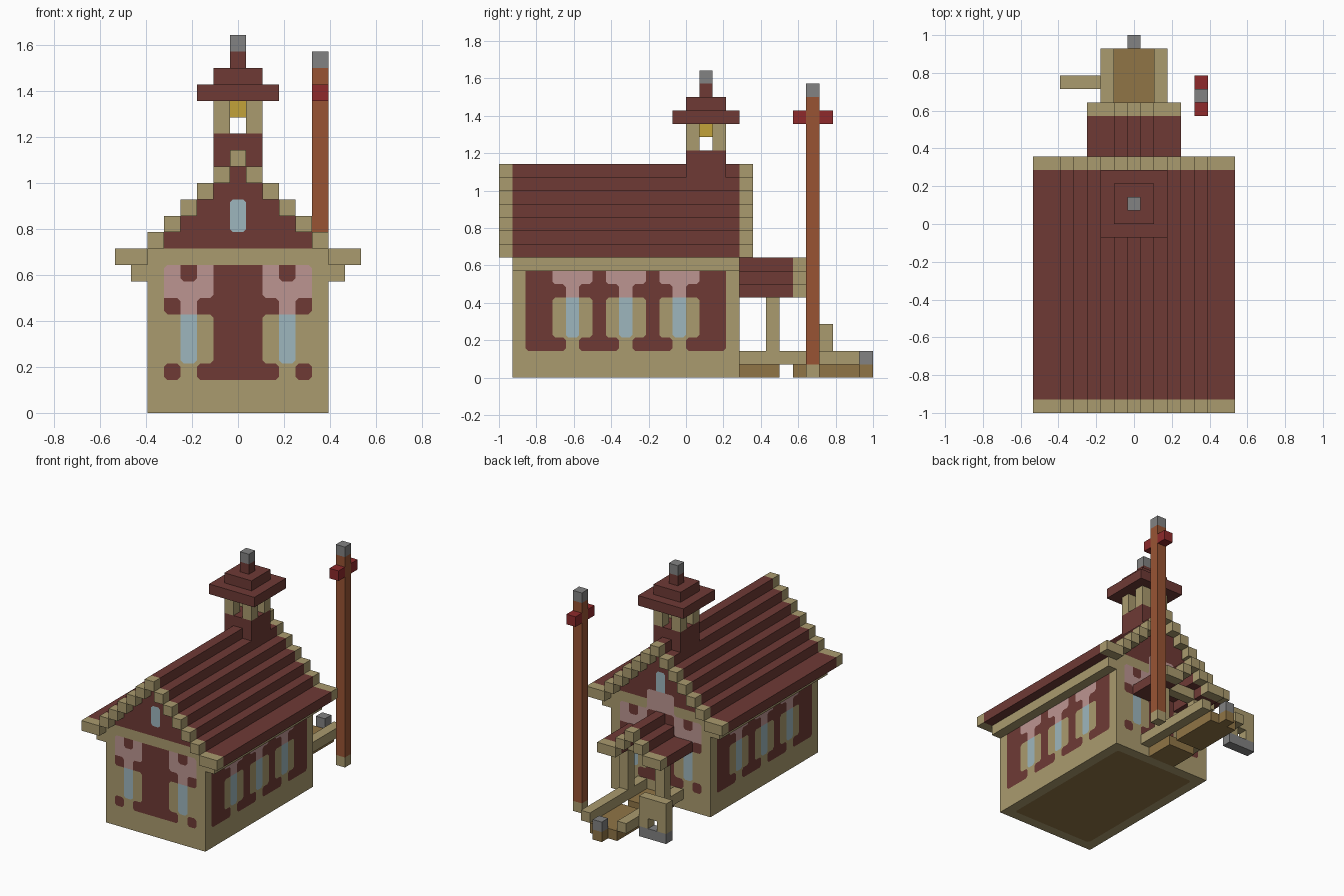
import bpy
import bmesh
from mathutils import Vector

cube = bpy.data.objects.get("Cube")
if cube:
    bpy.data.objects.remove(cube, do_unlink=True)

U = 1 / 14  # size of one block


def material(name, hexcode):
    rgb = [int(hexcode[i:i + 2], 16) / 255 for i in (0, 2, 4)]
    col = [c / 12.92 if c < 0.04 else ((c + 0.055) / 1.055) ** 2.4 for c in rgb] + [1]
    m = bpy.data.materials.new(name)
    m.use_nodes = True
    m.diffuse_color = col
    m.node_tree.nodes["Principled BSDF"].inputs["Base Color"].default_value = col
    return m


MATS = {
    "T": material("tan", "AA9B6E"),
    "R": material("dark_red", "6E3A35"),
    "B": material("pale_blue", "9DB6BD"),
    "P": material("dusty_pink", "BC9591"),
    "G": material("grey", "828282"),
    "Y": material("gold", "C2A23A"),
    "W": material("brown", "907546"),
    "O": material("orange_brown", "985434"),
    "F": material("bright_red", "8E2A2B"),
}
KEYS = list(MATS)


def finish(name, bm, keys):
    mesh = bpy.data.meshes.new(name)
    bm.to_mesh(mesh)
    bm.free()
    for k in keys:
        mesh.materials.append(MATS[k])
    obj = bpy.data.objects.new(name, mesh)
    bpy.context.collection.objects.link(obj)
    return obj


def box(name, key, xs, ys, zs):
    bm = bmesh.new()
    bmesh.ops.create_cube(bm, size=1)
    for v in bm.verts:
        v.co = [(r[0] if c < 0 else r[1]) * U for c, r in zip(v.co, (xs, ys, zs))]
    return finish(name, bm, key)


def pair(name, key, xs, ys, zs):
    box(name + "_left", key, xs, ys, zs)
    box(name + "_right", key, (-xs[1], -xs[0]), ys, zs)


def panel(name, rows, origin, u, v):
    """Wall of coloured cells whose lone corners are cut off."""
    rows = rows[::-1]
    o, u, v = Vector(origin), Vector(u), Vector(v)
    bm = bmesh.new()

    def at(i, j):
        inside = 0 <= j < len(rows) and 0 <= i < len(rows[j])
        return rows[j][i] if inside else " "

    def face(points, key):
        f = bm.faces.new([bm.verts.new((o + u * a + v * b) * U) for a, b in points])
        f.material_index = KEYS.index(key)

    cut = 0.2
    for j, row in enumerate(rows):
        for i, key in enumerate(row):
            if key == " ":
                continue
            outline = []
            for cx, cy in ((0, 0), (1, 0), (1, 1), (0, 1)):
                dx, dy = 2 * cx - 1, 2 * cy - 1
                p = (i + cx, j + cy)
                near = at(i + dx, j)
                if near == at(i, j + dy) and near not in (key, " "):
                    ends = [(p[0] - dx * cut, p[1]), (p[0], p[1] - dy * cut)]
                    if dx * dy > 0:
                        ends.reverse()
                    if dx * dy > 0:
                        face([ends[0], p, ends[1]], near)
                    else:
                        face([ends[0], p, ends[1]], near)
                    outline += ends
                else:
                    outline.append(p)
            face(outline, key)
    bmesh.ops.remove_doubles(bm, verts=bm.verts, dist=1e-5)
    return finish(name, bm, KEYS)


# Painted walls
plain = "T" * 11
lower = (["TPRPRRRPRPT", "TPPPRRRPPPT", "TRPRRRRRPRT"] + ["TTBTRRRTBTT"] * 3
         + ["TRTRRRRRTRT", plain, plain])
gable = ["     R     ", "    RRR    ", "   RRBRR   ", "  RRRBRRR  "]
front = gable + [" RRRRRRRRR ", plain] + lower
back = gable + [" RRRPPPRRR ", "TTTTPPPTTTT"] + lower
side = (["TRRPPPRPPPRPPPRRT", "TRRRPRRRPRRRPRRRT"] + ["TRRTBTRTBTRTBTRRT"] * 3
        + ["TRRRTRRRTRRRTRRRT"] + ["T" * 17] * 2)
base = [plain] + ["T" + "W" * 9 + "T"] * 15 + [plain]
UP = (0, 0, 1)
panel("front_wall", front, (-5.5, -13, 0), (1, 0, 0), UP)
panel("back_wall", back, (5.5, 4, 0), (-1, 0, 0), UP)
panel("left_wall", side, (5.5, -13, 0), (0, 1, 0), UP)
panel("right_wall", side, (-5.5, 4, 0), (0, -1, 0), UP)
panel("base_floor", base, (-5.5, 4, 0), (1, 0, 0), (0, -1, 0))

# Stepped main roof with tan gable trim
pair("eave_beam", "T", (5.5, 6.5), (-13, 4), (8, 9))


def roof(name, outer, bottom, spans):
    steps = [(outer - 2, outer)] + [(outer - 2 - k, outer - 1 - k)
                                    for k in range(1, int(outer - 1.5))]
    for k, xs in enumerate(steps):
        z = bottom + k
        for part, key, ys in spans:
            pair(f"{name}_{part}_{k}", key, xs, ys, (z, z + 1))
    z = bottom + len(steps)
    for part, key, ys in spans:
        box(f"{name}_{part}_ridge", key, (-.5, .5), ys, (z, z + 1))


roof("roof", 7.5, 9, [("front_trim", "T", (-14, -13)), ("slope", "R", (-13, 4)),
                      ("back_trim", "T", (4, 5))])

# Bell tower
box("tower_base", "R", (-1.5, 1.5), (0, 3), (14, 17))
for n, ys in (("front", (0, 1)), ("back", (2, 3))):
    pair(f"tower_{n}_post", "T", (.5, 1.5), ys, (17, 19))
box("bell", "Y", (-.5, .5), (1, 2), (18, 19))
box("tower_eave", "R", (-2.5, 2.5), (-1, 4), (19, 20))
box("tower_cap", "R", (-1.5, 1.5), (0, 3), (20, 21))
box("spire", "R", (-.5, .5), (1, 2), (21, 22))
box("spire_tip", "G", (-.5, .5), (1, 2), (22, 23))

# Back porch
roof("porch_roof", 3.5, 6, [("slope", "R", (4, 8)), ("trim", "T", (8, 9))])
pair("porch_post", "T", (1.5, 2.5), (6, 7), (2, 6))
box("porch_beam", "T", (-1.5, 1.5), (6, 7), (6, 7))

# Walkway
box("porch_floor", "W", (-1.5, 1.5), (4, 7), (0, 1))
box("walkway_floor", "W", (-1.5, 1.5), (8, 13), (0, 1))
pair("walkway_rail", "T", (1.5, 2.5), (4, 13), (1, 2))
box("walkway_end", "W", (-.5, .5), (13, 14), (0, 1))
box("end_block", "G", (-.5, .5), (13, 14), (1, 2))

# Sign board with a small opening
Y = (10, 11)
box("board_foot", "G", (-5.5, -2.5), Y, (0, 1))
box("board_outer_leg", "T", (-5.5, -4.5), Y, (1, 2))
box("board_inner_leg", "T", (-3.5, -2.5), Y, (1, 2))
box("board_top", "T", (-5.5, -2.5), Y, (2, 4))

# Flag pole
X = (4.5, 5.5)
box("pole_foot", "T", X, (9, 10), (0, 1))
box("pole", "O", X, (9, 10), (1, 21))
box("pole_tip", "G", X, (9, 10), (21, 22))
box("pole_front_block", "F", X, (8, 9), (19, 20))
box("pole_back_block", "F", X, (10, 11), (19, 20))
